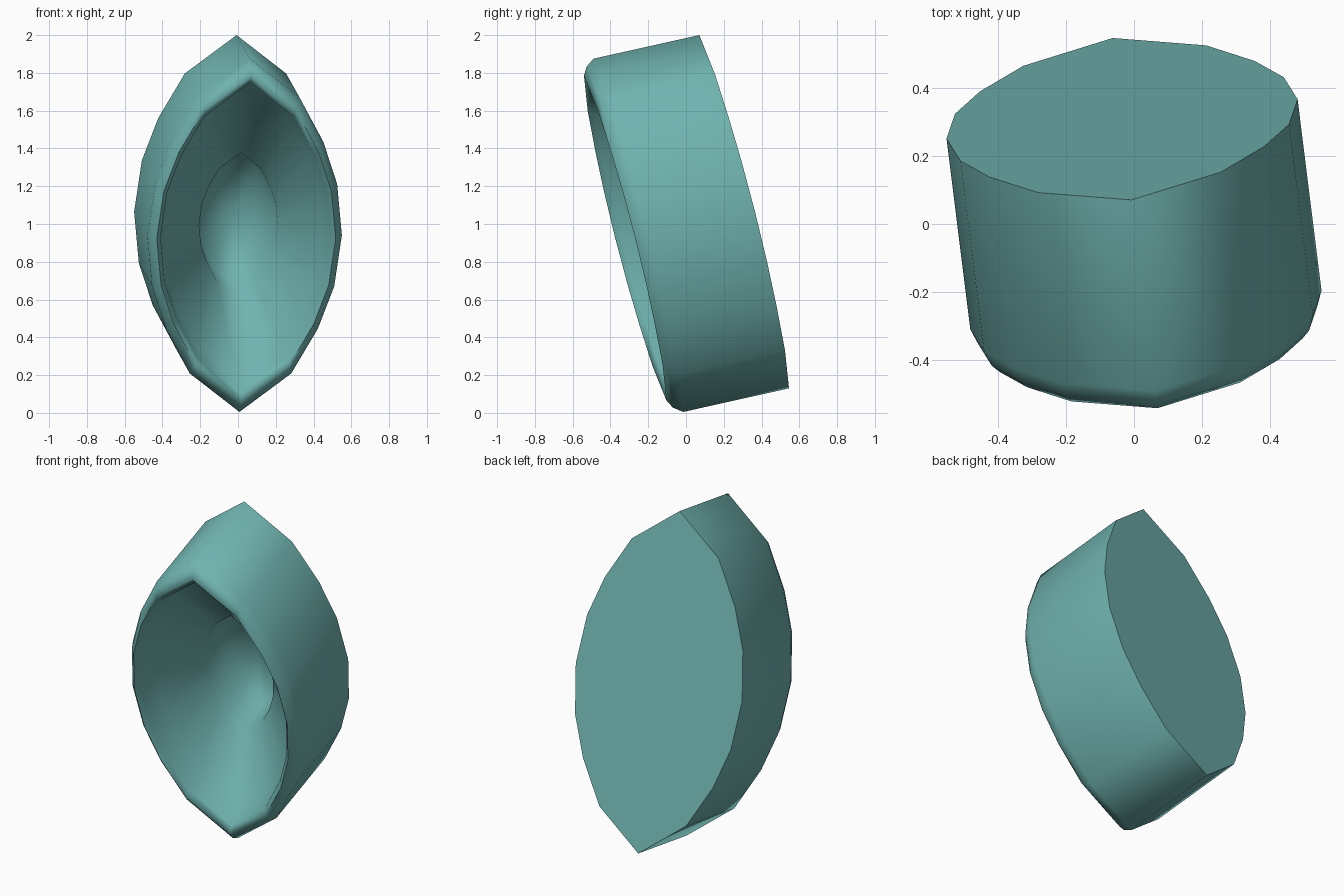
import bpy, bmesh, math
from mathutils import Vector

if "Cube" in bpy.data.objects:
    bpy.data.objects.remove(bpy.data.objects["Cube"])

# Pointed-oval outline: one quarter, mirrored to 16 corners
quarter = [(0, .965), (.27, .755), (.405, .51), (.485, .28), (.518, 0)]
right = quarter + [(u, -w) for u, w in reversed(quarter[:-1])]
outline = right + [(-u, w) for u, w in reversed(right[1:-1])]

# Tilted frame: width, length and depth (towards the front)
width = Vector((.994, .111, 0))
length = Vector((.0285, -.246, .969))
depth = Vector((.121, -.969, -.216))
origin = Vector((-.035, .308, 1.065))

# Section rings (scale, depth): back edge, front edge, rounded rim, inner lip, bowl, pit
section = [(1, 0), (1, .578), (.965, .625), (.92, .65), (.875, .62), (.83, .49),
           (.405, .31), (.37, .13)]

bm = bmesh.new()
def place(u, w, d):
    return bm.verts.new(origin + width * u + length * w + depth * d)

rings = [[place(u * s, w * s, d) for u, w in outline] for s, d in section]
n = len(outline)
for a, b in zip(rings, rings[1:]):
    for i in range(n):
        j = (i + 1) % n
        bm.faces.new((a[i], a[j], b[j], b[i]))

# Fans closing the flat back and the pit floor
for ring, d in ((rings[0], 0), (rings[-1], .08)):
    centre = place(0, 0, d)
    for i in range(n):
        bm.faces.new((ring[i], ring[(i + 1) % n], centre))
bmesh.ops.recalc_face_normals(bm, faces=bm.faces[:])

mesh = bpy.data.meshes.new("pointed_bowl")
bm.to_mesh(mesh)
bm.free()
bowl = bpy.data.objects.new("pointed_bowl", mesh)
bpy.context.collection.objects.link(bowl)

# Smooth walls, crisp back edge
bpy.context.view_layer.objects.active = bowl
bowl.select_set(True)
bpy.ops.object.shade_smooth_by_angle(angle=math.radians(80))

# Teal finish
mat = bpy.data.materials.new("teal")
mat.diffuse_color = (.16, .45, .43, 1)
mat.use_nodes = True
mat.node_tree.nodes["Principled BSDF"].inputs["Base Color"].default_value = mat.diffuse_color
mesh.materials.append(mat)
